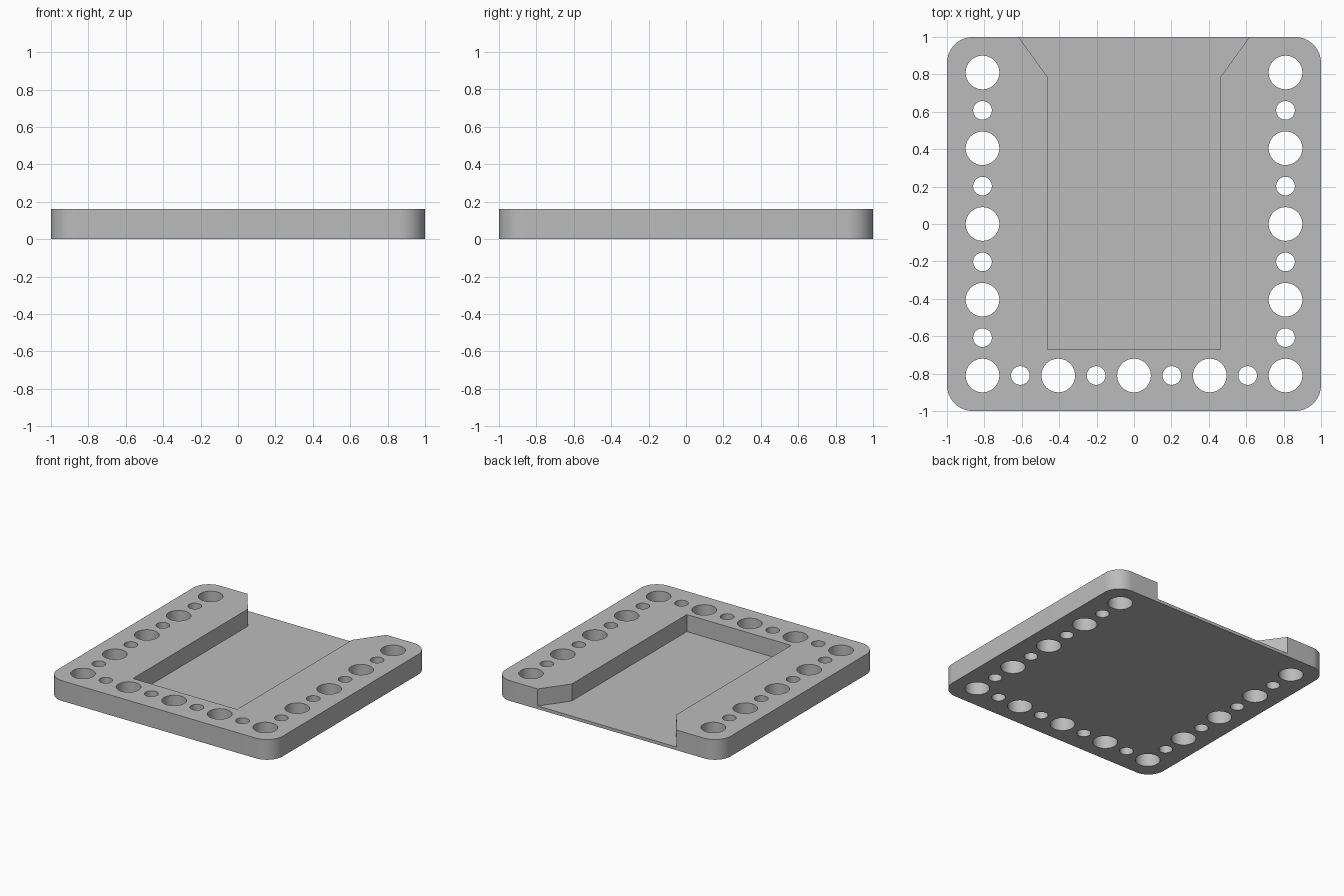
import bpy, bmesh, math
from mathutils import Matrix

HEIGHT, FLOOR, CORNER = 0.162, 0.025, 0.14
PITCH = 0.405

cube = bpy.data.objects.get("Cube")
if cube:
    bpy.data.objects.remove(cube, do_unlink=True)

grey = bpy.data.materials.new("light grey")
grey.use_nodes = True
colour = (0.5, 0.5, 0.5, 1)
grey.diffuse_color = colour
grey.node_tree.nodes["Principled BSDF"].inputs["Base Color"].default_value = colour


def make_object(name, bm):
    bmesh.ops.recalc_face_normals(bm, faces=bm.faces)
    mesh = bpy.data.meshes.new(name)
    bm.to_mesh(mesh)
    bm.free()
    mesh.materials.append(grey)
    obj = bpy.data.objects.new(name, mesh)
    bpy.context.collection.objects.link(obj)
    return obj


def prism(name, outline, bottom, top):
    bm = bmesh.new()
    face = bm.faces.new([bm.verts.new((x, y, bottom)) for x, y in outline])
    result = bmesh.ops.extrude_face_region(bm, geom=[face])
    verts = [v for v in result["geom"] if isinstance(v, bmesh.types.BMVert)]
    bmesh.ops.translate(bm, verts=verts, vec=(0, 0, top - bottom))
    return make_object(name, bm)


# Square plate with rounded corners
outline = []
for quarter, (sx, sy) in enumerate([(1, 1), (-1, 1), (-1, -1), (1, -1)]):
    for step in range(17):
        a = math.radians(90 * (quarter + step / 16))
        outline.append((sx * (1 - CORNER) + CORNER * math.cos(a),
                        sy * (1 - CORNER) + CORNER * math.sin(a)))
plate = prism("base_plate", outline, 0, HEIGHT)

# Pocket open at the back, with a flared mouth
half = [(0.463, -0.672), (0.463, 0.787), (0.617, 1.0), (0.617, 1.1)]
pocket = prism("pocket_cutter", half + [(-x, y) for x, y in reversed(half)], FLOOR, 0.3)

# Alternating large and small through holes along three sides
bm = bmesh.new()
for i in range(-4, 5):
    p, edge = i * PITCH / 2, 2 * PITCH
    spots = [(-edge, p), (edge, p)]
    if abs(i) < 4:
        spots.append((p, -edge))
    for x, y in spots:
        radius = 0.05 if i % 2 else 0.09
        bmesh.ops.create_cone(bm, cap_ends=True, segments=48, radius1=radius,
                              radius2=radius, depth=1, matrix=Matrix.Translation((x, y, 0)))
holes = make_object("hole_cutter", bm)

# Cut, then drop the cutters
bpy.ops.object.select_all(action="DESELECT")
bpy.context.view_layer.objects.active = plate
plate.select_set(True)
for cutter in (pocket, holes):
    mod = plate.modifiers.new(cutter.name, "BOOLEAN")
    mod.operation, mod.solver, mod.object = "DIFFERENCE", "EXACT", cutter
    bpy.ops.object.modifier_apply(modifier=mod.name)
    bpy.data.objects.remove(cutter, do_unlink=True)

bpy.ops.object.shade_smooth_by_angle(angle=math.radians(30))
